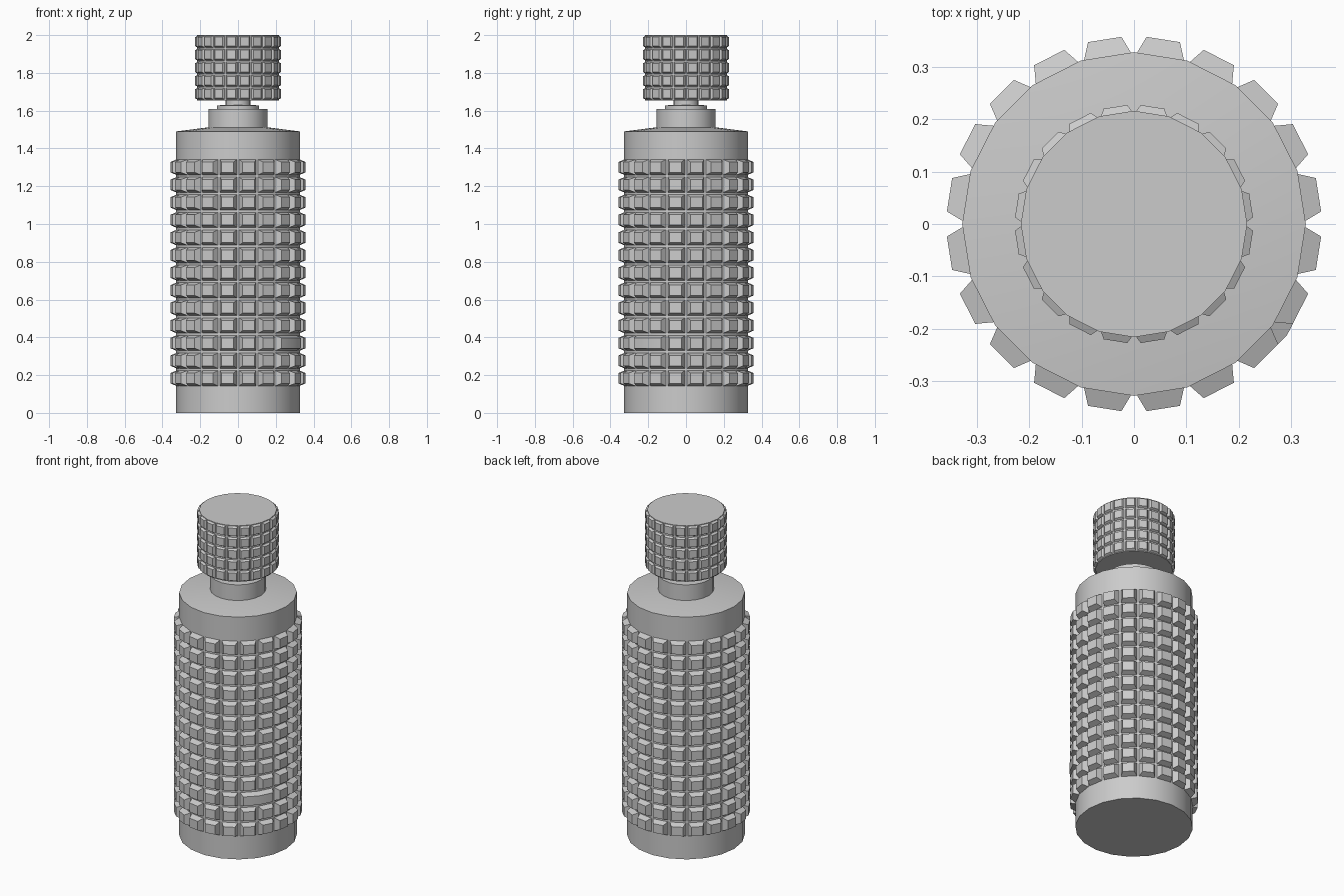
import bpy, bmesh
from math import cos, sin, tau, radians

if "Cube" in bpy.data.objects:
    bpy.data.objects.remove(bpy.data.objects["Cube"])

SIDES = 20


def lathe(name, profile, grip=None, margin=0.0, slope=0.0, height=0.0, merged=()):
    """Revolve (radius, z) points; rows in the grip range get raised studs."""
    bm = bmesh.new()
    rings = [[bm.verts.new((r * cos(tau * i / SIDES), r * sin(tau * i / SIDES), z))
              for i in range(SIDES)] for r, z in profile]
    bm.faces.new(rings[0][::-1])
    bm.faces.new(rings[-1])
    studs, joined = [], []
    for k in range(len(rings) - 1):
        low, high = rings[k], rings[k + 1]
        for i in range(SIDES):
            j = (i + 1) % SIDES
            face = bm.faces.new((low[i], low[j], high[j], high[i]))
            if grip and grip[0] <= k < grip[1]:
                (joined if (k - grip[0], i) in merged else studs).append(face)
    bm.normal_update()

    # Narrow groove first, then the raised bevelled pad
    if studs:
        bmesh.ops.inset_individual(bm, faces=studs, thickness=margin, use_even_offset=True)
        bmesh.ops.inset_individual(bm, faces=studs, thickness=slope, depth=height,
                                   use_even_offset=True)
    if joined:
        bmesh.ops.inset_region(bm, faces=joined, thickness=margin,
                               use_even_offset=True, use_boundary=True)
        bmesh.ops.inset_region(bm, faces=joined, thickness=slope, depth=height,
                               use_even_offset=True, use_boundary=True)

    mesh = bpy.data.meshes.new(name)
    bm.to_mesh(mesh)
    bm.free()
    obj = bpy.data.objects.new(name, mesh)
    bpy.context.collection.objects.link(obj)
    bpy.ops.object.select_all(action='DESELECT')
    obj.select_set(True)
    bpy.context.view_layer.objects.active = obj
    bpy.ops.object.shade_smooth_by_angle(angle=radians(25))
    return obj


# Main grip: plain foot, 13 knurled rows (one double-width stud), plain shoulder
ROWS = 13
body = [(0.328, 0.0)]
body += [(0.328, 0.137 + 0.0931 * k) for k in range(ROWS + 1)]
body += [(0.328, 1.49), (0.155, 1.512)]
lathe("body", body, grip=(1, 1 + ROWS), margin=0.006, slope=0.013, height=0.0326,
      merged={(2, 17), (2, 18)})

# Stepped neck between body and knob
lathe("neck", [(0.156, 1.50), (0.156, 1.608), (0.112, 1.61),
               (0.112, 1.628), (0.066, 1.63), (0.066, 1.665)])

# Knurled top knob with five rows
knob = [(0.216, 1.655 + 0.345 * k / 5) for k in range(6)]
lathe("knob", knob, grip=(0, 5), margin=0.004, slope=0.007, height=0.013)
